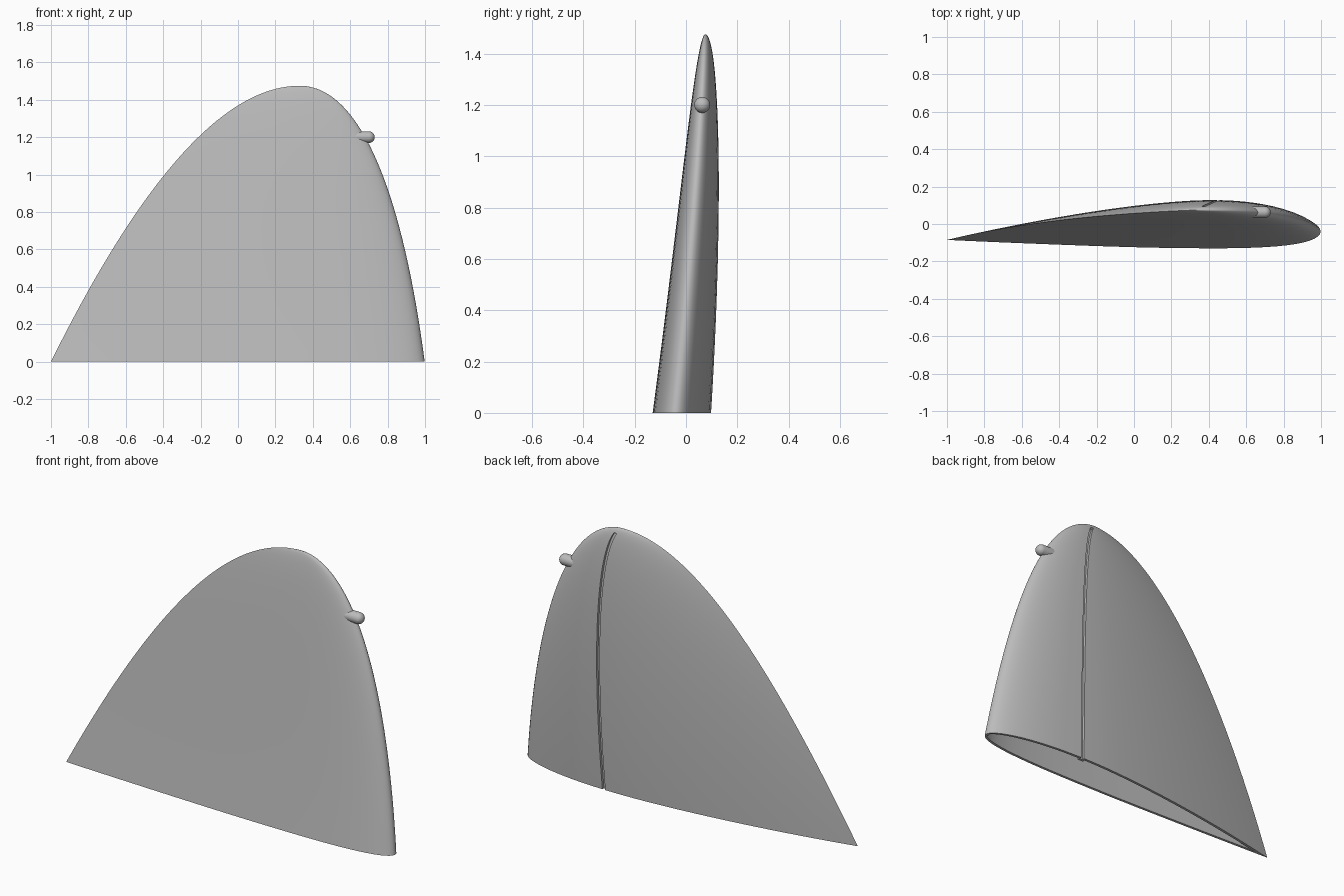
import bpy, bmesh, math
from mathutils import Matrix

if "Cube" in bpy.data.objects:
    bpy.data.objects.remove(bpy.data.objects["Cube"])

H = 1.475          # fin height
WALL = 0.015       # shell thickness
U0 = 0.28          # groove position along the chord
N, M = 36, 56      # chord steps, height steps

mat = bpy.data.materials.new("grey")
mat.diffuse_color = (0.5, 0.5, 0.5, 1)
mat.use_nodes = True
mat.node_tree.nodes["Principled BSDF"].inputs["Base Color"].default_value = mat.diffuse_color


def finish(name, bm):
    bmesh.ops.recalc_face_normals(bm, faces=bm.faces[:])
    me = bpy.data.meshes.new(name)
    bm.to_mesh(me)
    bm.free()
    me.materials.append(mat)
    ob = bpy.data.objects.new(name, me)
    bpy.context.collection.objects.link(ob)
    bpy.ops.object.select_all(action='DESELECT')
    bpy.context.view_layer.objects.active = ob
    ob.select_set(True)
    bpy.ops.object.shade_smooth_by_angle(angle=math.radians(35))
    return ob


def outline(s):
    """Trailing x, leading x, leading y and z; s = 1 at the base, 0 at the tip."""
    z = H * (1 - s * s)
    t = z / H
    back = 0.33 - 1.2 * s - 0.13 * s * s
    front = 0.33 + 0.898 * s - 0.18 * s * s - 0.05 * s ** 3
    return back, front, -0.04 + 0.115 * t + 0.04 * t * (1 - t), z


def foil(u):
    """Camber and half thickness of the section, per unit chord."""
    half = 5 * 0.114 * (0.2969 * math.sqrt(u) - 0.126 * u - 0.3516 * u**2
                        + 0.2843 * u**3 - 0.1036 * u**4)
    p = 0.4
    if u < p:
        cam = 0.02 / p**2 * (2 * p * u - u * u)
    else:
        cam = 0.02 / (1 - p)**2 * (1 - 2 * p + 2 * p * u - u * u)
    return cam - 0.0225 * u, max(half, 0)


GRID = [0.5 * (1 - math.cos(math.pi * i / N)) for i in range(N + 1)]


def section(s, inner):
    back, front, y0, z = outline(s)
    c = front - back
    wall = WALL if inner else 0
    w = min((0.018 if inner else 0.009) / c, 0.028)
    depth = 0.014 if s > 0.15 else 0
    # upper side, leading to trailing, with the groove inserted
    upper = [(u, 0) for u in GRID if abs(u - U0) > 0.035]
    upper += [(U0 - w, 0), (U0 - w + 1e-5, depth), (U0 + w - 1e-5, depth), (U0 + w, 0)]
    upper.sort(key=lambda q: q[0])
    ring = [(u, d, 1) for u, d in reversed(upper)] + [(u, 0, -1) for u in GRID[1:-1]]
    pts = []
    for u, d, side in ring:
        du = wall / c
        uu = du + u * (1 - 2 * du)
        cam, half = foil(uu)
        h = half * c
        if inner:
            h = max(h - wall, 0.0004)
        pts.append((front - uu * c, y0 + cam * c + side * h - d, z))
    return pts


def loft(bm, s_end, inner):
    rings = []
    for j in range(M):
        s = 1 + (s_end - 1) * j / (M - 1)
        rings.append([bm.verts.new(p) for p in section(s, inner)])
    n = len(rings[0])
    for a, b in zip(rings, rings[1:]):
        for i in range(n):
            k = (i + 1) % n
            bm.faces.new((a[i], a[k], b[k], b[i]))
    # close the tip with a fan
    back, front, y0, z = outline(s_end)
    top = rings[-1]
    mid = sum((v.co.y for v in top)) / n
    tip = bm.verts.new(((back + front) / 2, mid, outline(0)[3] if not inner else z))
    for i in range(n):
        bm.faces.new((top[i], top[(i + 1) % n], tip))
    return rings[0]


# hollow fin shell with a groove on its back side
bm = bmesh.new()
outer = loft(bm, 0.012, False)
inside = loft(bm, 0.16, True)
for i in range(len(outer)):
    k = (i + 1) % len(outer)
    bm.faces.new((outer[i], outer[k], inside[k], inside[i]))
finish("fin_shell", bm)

# round-ended peg on the leading edge
R, X0, X1 = 0.031, 0.62, 0.70
profile = [(X0, 0), (X0, R)] + [
    (X1 + R * math.sin(a), R * math.cos(a))
    for a in (math.pi / 2 * i / 8 for i in range(9))]
bm = bmesh.new()
vs = [bm.verts.new((x, r, 0)) for x, r in profile]
es = [bm.edges.new(p) for p in zip(vs, vs[1:])]
bmesh.ops.spin(bm, geom=vs + es, cent=(0, 0, 0), axis=(1, 0, 0),
               angle=2 * math.pi, steps=32, use_merge=False)
bmesh.ops.remove_doubles(bm, verts=bm.verts[:], dist=1e-4)
bm.transform(Matrix.Translation((0, 0.063, 1.2)))
finish("leading_edge_peg", bm)
